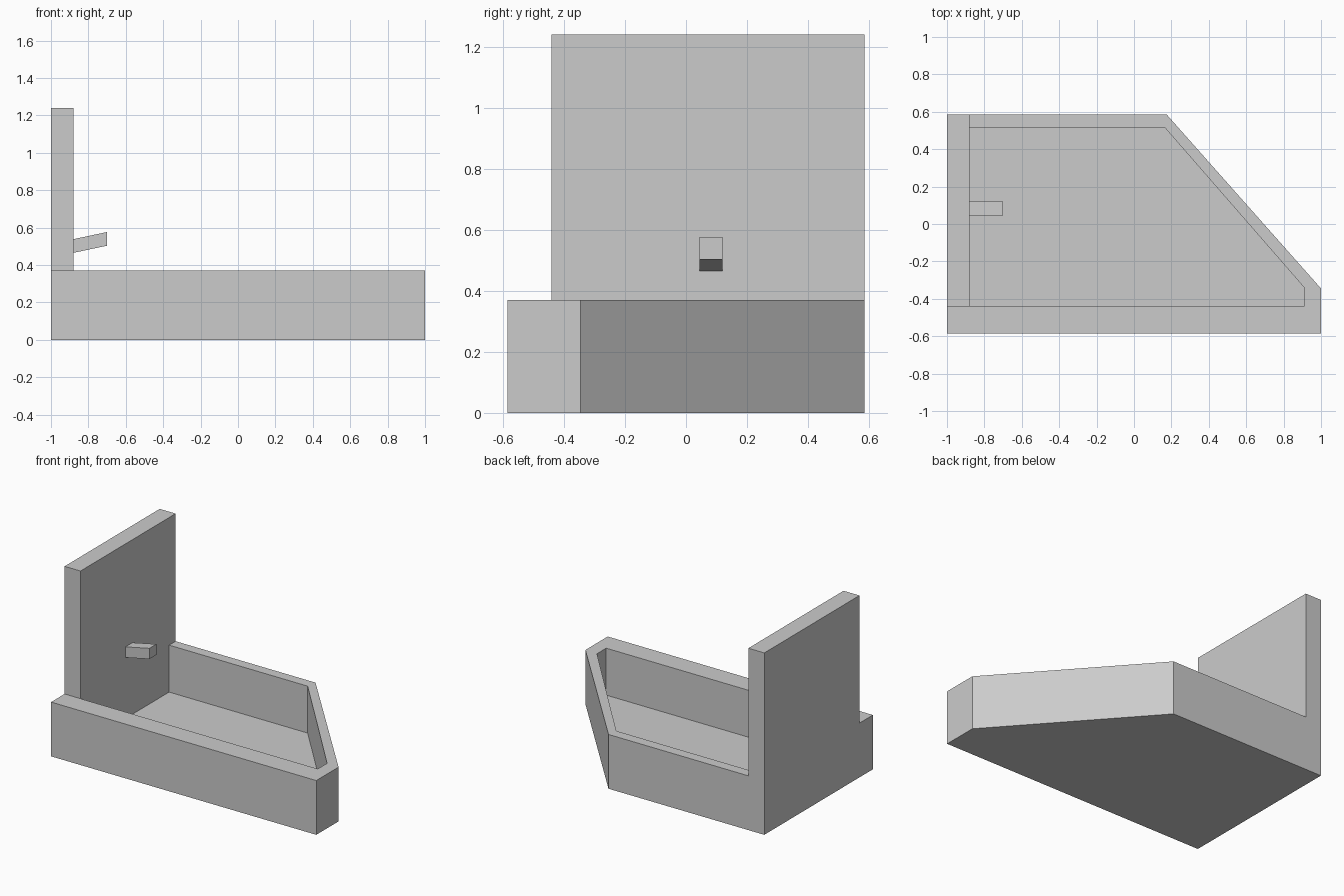
import bpy
import bmesh

if "Cube" in bpy.data.objects:
    bpy.data.objects.remove(bpy.data.objects["Cube"])


def finish(bm, name):
    bmesh.ops.recalc_face_normals(bm, faces=bm.faces)
    mesh = bpy.data.meshes.new(name)
    bm.to_mesh(mesh)
    bm.free()
    obj = bpy.data.objects.new(name, mesh)
    bpy.context.collection.objects.link(obj)
    return obj


def loop_at(bm, points, z):
    return [bm.verts.new((x, y, z)) for x, y in points]


def bridge(bm, a, b):
    n = len(a)
    for i in range(n):
        j = (i + 1) % n
        bm.faces.new((a[i], a[j], b[j], b[i]))


def side_prism(name, profile, y0, y1):
    """Extrude an x/z profile along y."""
    bm = bmesh.new()
    a = [bm.verts.new((x, y0, z)) for x, z in profile]
    b = [bm.verts.new((x, y1, z)) for x, z in profile]
    bm.faces.new(a)
    bm.faces.new(b)
    bridge(bm, a, b)
    return finish(bm, name)


RIM, FLOOR, TOP = 0.37, 0.05, 1.24

# Tray with one slanted corner: outside, rim, inside, floor
outer = [(-1, -0.585), (1, -0.585), (1, -0.345), (0.175, 0.585), (-1, 0.585)]
inner = [(-0.88, -0.44), (0.91, -0.44), (0.91, -0.34), (0.165, 0.515), (-0.88, 0.515)]
bm = bmesh.new()
loops = [loop_at(bm, outer, 0), loop_at(bm, outer, RIM),
         loop_at(bm, inner, RIM), loop_at(bm, inner, FLOOR)]
for a, b in zip(loops, loops[1:]):
    bridge(bm, a, b)
bm.faces.new(loops[0])
bm.faces.new(loops[-1])
finish(bm, "tray")

# Tall end panel standing on the tray rim
side_prism("end_panel", [(-1, RIM), (-0.88, RIM), (-0.88, TOP), (-1, TOP)], -0.44, 0.585)

# Peg sloping up from the panel
side_prism("peg", [(-0.88, 0.465), (-0.70, 0.503), (-0.70, 0.576), (-0.88, 0.538)], 0.045, 0.12)
